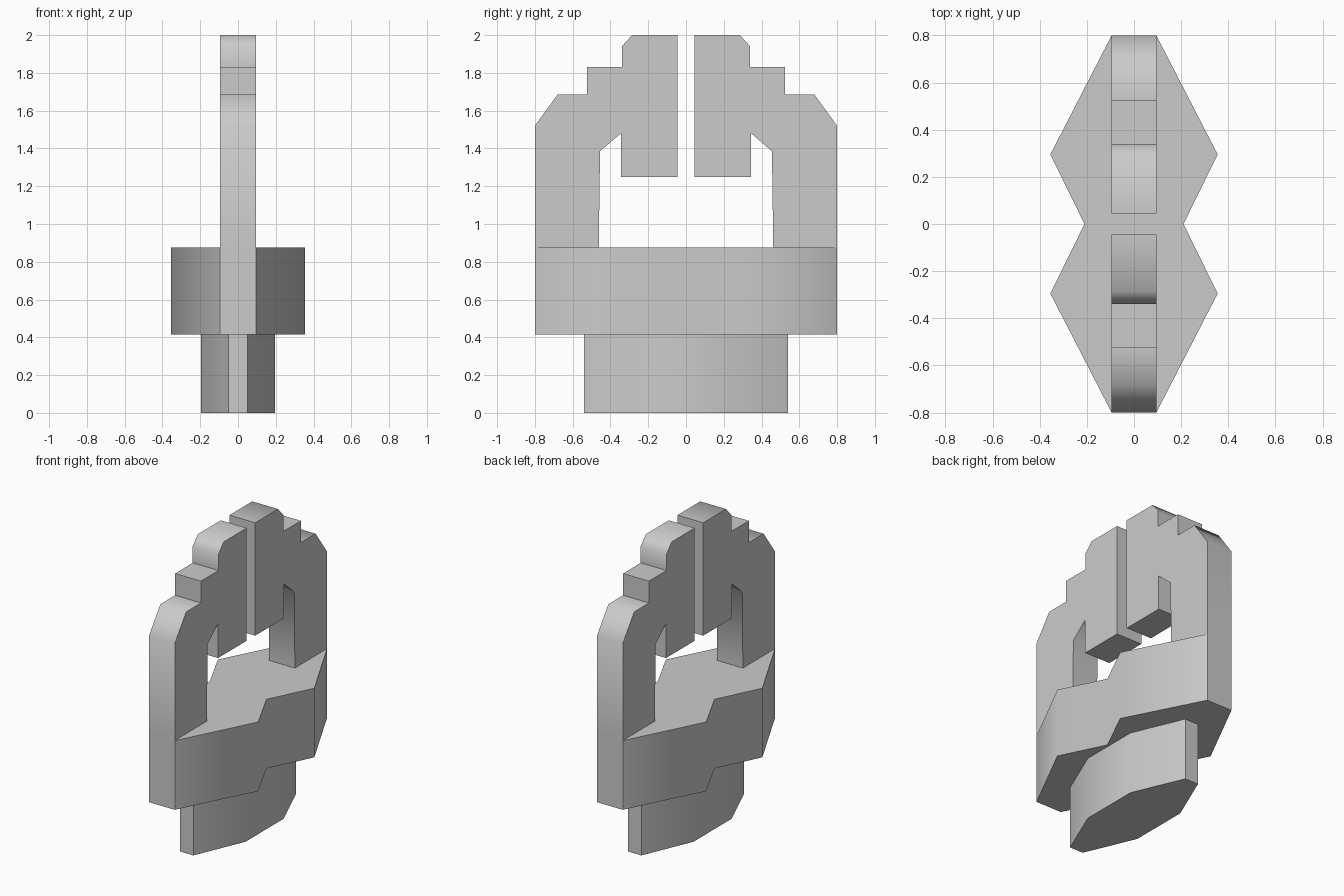
import bpy
import bmesh
import math
from mathutils import Vector

if "Cube" in bpy.data.objects:
    bpy.data.objects.remove(bpy.data.objects["Cube"])


def extrude_profile(name, points, direction):
    """Make a closed prism from a flat outline swept along a direction."""
    bm = bmesh.new()
    face = bm.faces.new([bm.verts.new(p) for p in points])
    result = bmesh.ops.extrude_face_region(bm, geom=[face], use_keep_orig=True)
    moved = [g for g in result["geom"] if isinstance(g, bmesh.types.BMVert)]
    bmesh.ops.translate(bm, verts=moved, vec=Vector(direction))
    bmesh.ops.recalc_face_normals(bm, faces=bm.faces)
    mesh = bpy.data.meshes.new(name)
    bm.to_mesh(mesh)
    bm.free()
    # Soften shallow corners, keep steep ones crisp
    mesh.shade_smooth()
    mesh.set_sharp_from_angle(angle=math.radians(60))
    obj = bpy.data.objects.new(name, mesh)
    bpy.context.collection.objects.link(obj)
    return obj


def mirrored_plan(quarter):
    """Complete an outline from its +x half (front to back) by mirroring in x."""
    return quarter + [(-x, y) for x, y in reversed(quarter)]


def slab(name, half, z0, z1):
    points = [(x, y, z0) for x, y in mirrored_plan(half)]
    return extrude_profile(name, points, (0, 0, z1 - z0))


# Narrow foot: elongated octagon
slab("foot", [(0.05, -0.54), (0.195, -0.2), (0.195, 0.2), (0.05, 0.54)], 0, 0.415)

# Wide body: waisted double diamond
slab("body", [(0.095, -0.8), (0.355, -0.295), (0.21, 0),
              (0.355, 0.295), (0.095, 0.8)], 0.415, 0.875)

# Two stepped hooked arms facing each other across a narrow gap
arm = [(0.8, 0.875), (0.8, 1.52), (0.68, 1.685), (0.525, 1.685),
       (0.525, 1.83), (0.34, 1.83), (0.34, 1.94), (0.285, 2.0),
       (0.045, 2.0), (0.045, 1.25), (0.345, 1.25), (0.345, 1.48),
       (0.455, 1.385), (0.462, 0.875)]
for name, side in (("front_arm", -1), ("back_arm", 1)):
    extrude_profile(name, [(-0.095, side * y, z) for y, z in arm], (0.19, 0, 0))
